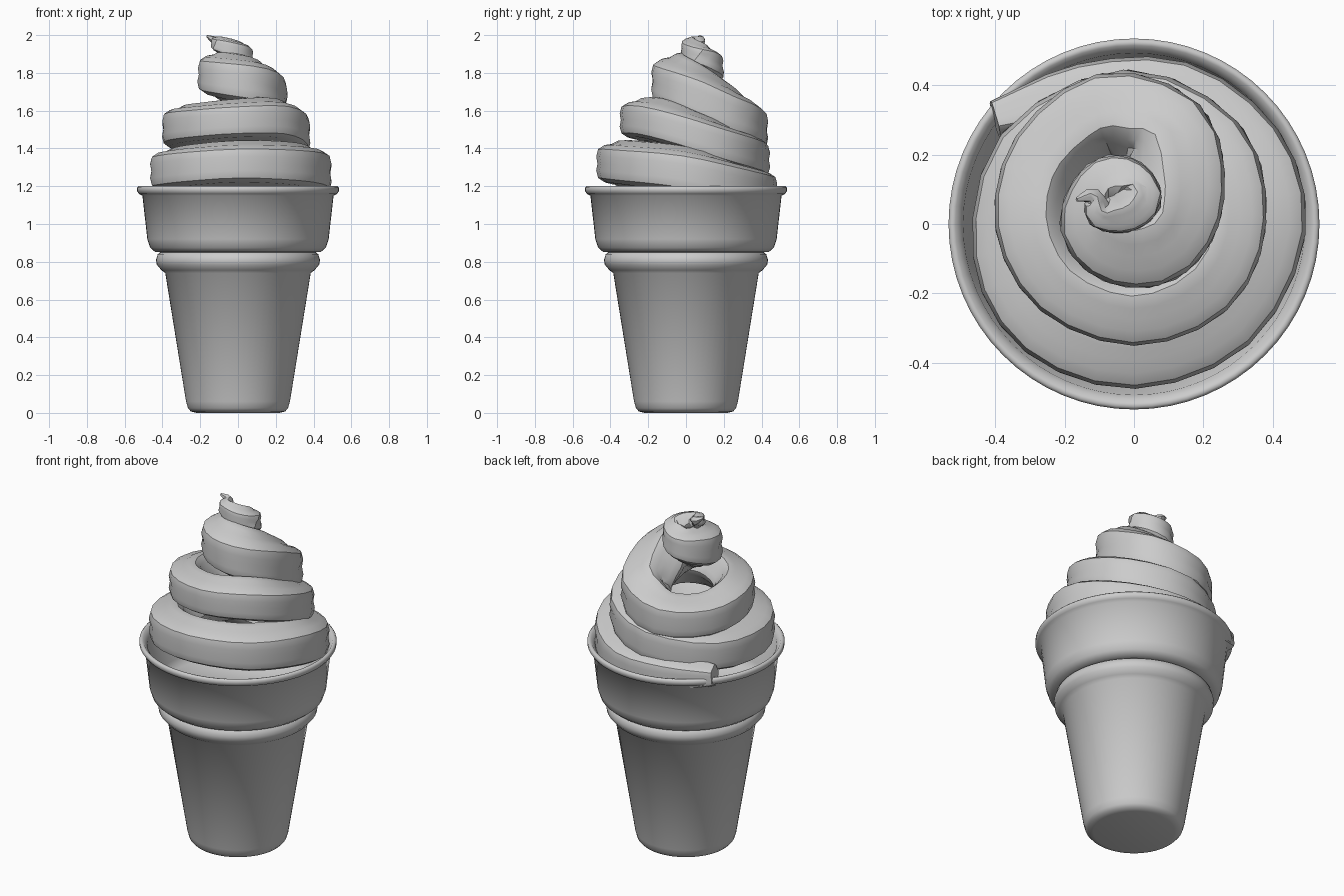
import bpy, bmesh, math
from mathutils import Vector

grey = bpy.data.materials.new("light grey")
grey.diffuse_color = (0.6, 0.6, 0.6, 1)


def finish(bm, name, angle):
    bmesh.ops.recalc_face_normals(bm, faces=bm.faces)
    me = bpy.data.meshes.new(name)
    bm.to_mesh(me)
    bm.free()
    ob = bpy.data.objects.new(name, me)
    bpy.context.collection.objects.link(ob)
    me.materials.append(grey)
    bpy.ops.object.select_all(action='DESELECT')
    ob.select_set(True)
    bpy.context.view_layer.objects.active = ob
    bpy.ops.object.shade_smooth_by_angle(angle=math.radians(angle))
    return ob


def skin(bm, rings):
    for a, b in zip(rings, rings[1:]):
        n = len(a)
        for i in range(n):
            j = (i + 1) % n
            bm.faces.new((a[i], a[j], b[j], b[i]))


# wafer cup: outer wall, bead, flared collar, rim, inner wall and floor
profile = [(0.22, 0.0), (0.25, 0.008), (0.265, 0.025), (0.275, 0.06), (0.385, 0.74),
           (0.405, 0.755), (0.43, 0.785), (0.434, 0.81), (0.425, 0.84), (0.41, 0.85),
           (0.44, 0.853), (0.465, 0.875), (0.48, 0.92), (0.506, 1.15), (0.525, 1.16),
           (0.535, 1.175), (0.535, 1.192), (0.527, 1.2), (0.515, 1.198), (0.493, 1.17),
           (0.462, 0.93), (0.44, 0.885), (0.39, 0.86), (0.365, 0.76), (0.255, 0.07),
           (0.23, 0.03)]
bm = bmesh.new()
N = 64
rings = [[bm.verts.new((r * math.cos(math.tau * i / N), r * math.sin(math.tau * i / N), z))
          for i in range(N)] for r, z in profile]
skin(bm, rings)
bm.faces.new(rings[0])
bm.faces.new(rings[-1])
finish(bm, "wafer_cup", 60)

# soft ice cream: fluted section swept along a tilted, rising spiral (x, y, z, radius)
path = [(-0.40, 0.30, 1.20, 0.06), (-0.15, 0.36, 1.18, 0.11), (0.12, 0.36, 1.18, 0.12),
        (0.32, 0.2, 1.22, 0.13), (0.37, -0.02, 1.28, 0.135), (0.25, -0.26, 1.31, 0.13),
        (0.0, -0.36, 1.32, 0.125), (-0.24, -0.28, 1.30, 0.125), (-0.35, -0.08, 1.28, 0.125),
        (-0.29, 0.19, 1.29, 0.125), (-0.02, 0.33, 1.34, 0.125), (0.22, 0.21, 1.40, 0.125),
        (0.27, 0.0, 1.49, 0.12), (0.19, -0.17, 1.55, 0.12), (0.0, -0.245, 1.55, 0.115),
        (-0.2, -0.17, 1.53, 0.115), (-0.29, 0.0, 1.51, 0.12), (-0.25, 0.19, 1.48, 0.12),
        (-0.08, 0.32, 1.49, 0.125), (0.10, 0.25, 1.56, 0.14), (0.12, 0.07, 1.67, 0.15),
        (0.06, -0.04, 1.74, 0.145), (-0.04, -0.05, 1.77, 0.135), (-0.1, 0.01, 1.79, 0.125),
        (-0.07, 0.1, 1.82, 0.105), (-0.02, 0.11, 1.85, 0.085), (0.015, 0.07, 1.89, 0.07),
        (-0.03, 0.03, 1.92, 0.06), (-0.1, 0.03, 1.95, 0.045), (-0.12, 0.08, 1.97, 0.025),
        (-0.165, 0.07, 1.995, 0.006)]
pts = [Vector(p) for p in path]


def spline(t):
    i = min(int(t), len(pts) - 2)
    u = t - i
    b, c = pts[i], pts[i + 1]
    a = pts[i - 1] if i else 2 * b - c
    d = pts[i + 2] if i + 2 < len(pts) else 2 * c - b
    return 0.5 * (2 * b + (c - a) * u + (2 * a - 5 * b + 4 * c - d) * u * u
                  + (3 * b - a - 3 * c + d) * u ** 3)


bm = bmesh.new()
rings = []
steps = (len(pts) - 1) * 3
samples = [spline(k / 3) for k in range(steps + 1)]
for k, s in enumerate(samples):
    tan = (samples[min(k + 1, steps)] - samples[max(k - 1, 0)]).xyz.normalized()
    out = Vector((0, 0, 1)).cross(tan).normalized()
    up = tan.cross(out)
    ring = []
    for i in range(20):
        a = math.tau * i / 20
        r = max(s.w, 0.004) * (0.87 + 0.17 * abs(math.sin(2.5 * a)) ** 1.5)
        ring.append(bm.verts.new(s.xyz + (out * math.cos(a) + up * math.sin(a)) * r))
    rings.append(ring)
skin(bm, rings)
bm.faces.new(rings[0])
bm.faces.new(rings[-1])
finish(bm, "ice_cream_swirl", 30)
